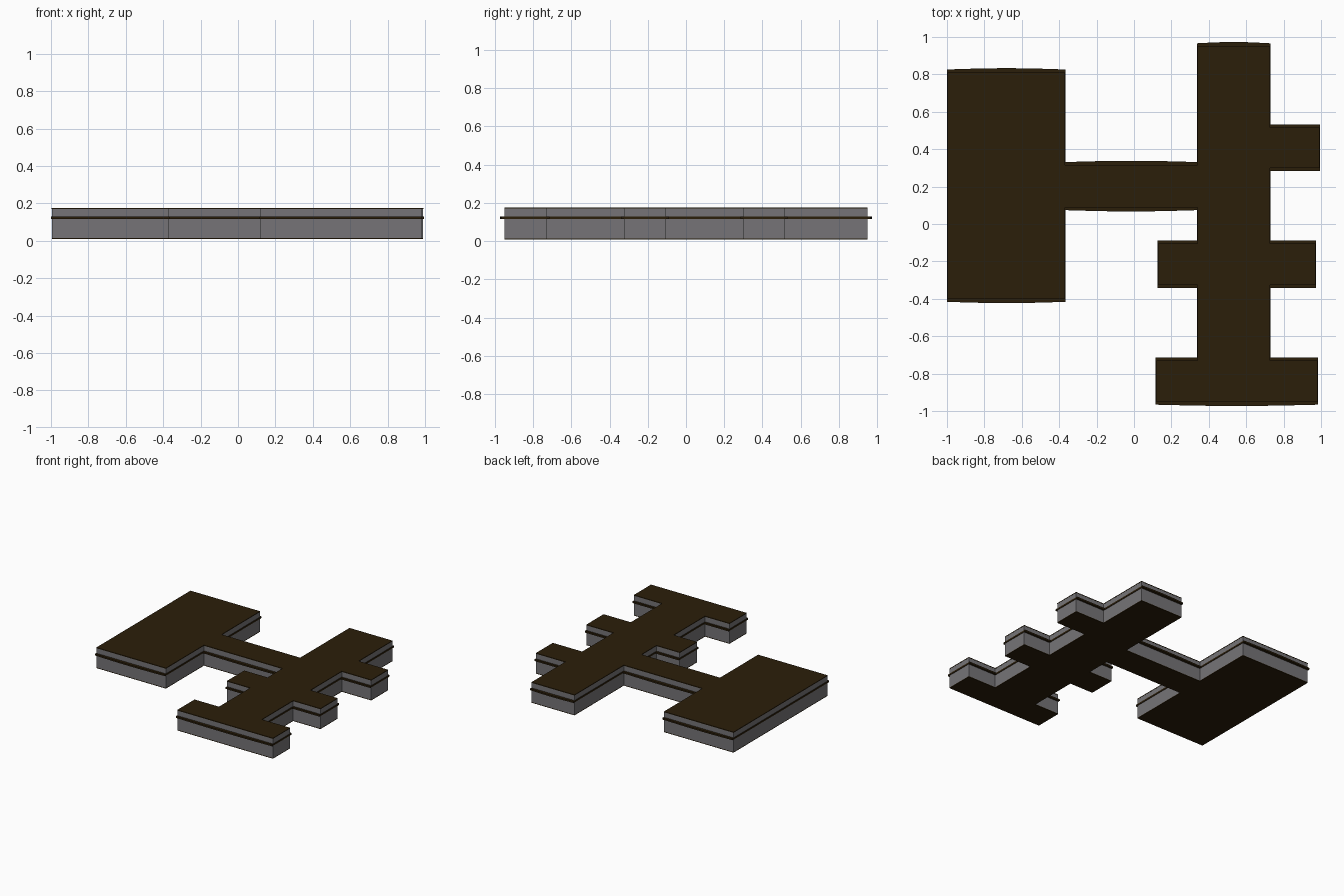
import bpy, bmesh, math

if "Cube" in bpy.data.objects:
    bpy.data.objects.remove(bpy.data.objects["Cube"])

def material(name, rgb):
    m = bpy.data.materials.new(name)
    m.diffuse_color = (*rgb, 1)
    m.use_nodes = True
    m.node_tree.nodes["Principled BSDF"].inputs["Base Color"].default_value = m.diffuse_color
    return m

GREY = material("wall_grey", (0.18, 0.175, 0.185))
BROWN = material("dark_brown", (0.024, 0.013, 0.003))

# Wall plan, counter-clockwise; every even-odd pair is an edge along x
PLAN = [(-.995, -.40), (-.37, -.40), (-.37, .09), (.34, .09), (.34, -.105), (.13, -.105),
        (.13, -.325), (.34, -.325), (.34, -.73), (.12, -.73), (.12, -.95), (.98, -.95),
        (.98, -.73), (.725, -.73), (.725, -.325), (.97, -.325), (.97, -.105), (.725, -.105),
        (.725, .30), (.99, .30), (.99, .515), (.725, .515), (.725, .95), (.34, .95),
        (.34, .315), (-.37, .315), (-.37, .81), (-.995, .81)]

def outline(off_x=0.0, off_y=0.0, bow=0.0):
    """Push the plan outwards; long edges along x can bow slightly."""
    n, pts = len(PLAN), []
    for i in range(0, n, 2):
        (xa, y), (xb, _) = PLAN[i], PLAN[i + 1]
        out = -1 if xb > xa else 1
        sa = math.copysign(1, y - PLAN[i - 1][1])
        sb = math.copysign(1, PLAN[(i + 2) % n][1] - y)
        xa, xb = xa + sa * off_x, xb + sb * off_x
        long = abs(xb - xa) > 0.3 and bow > 0
        steps = 10 if long else 1
        for k in range(steps + 1):
            t = k / steps
            lift = bow * math.sin(math.pi * t) if long else 0
            pts.append((xa + (xb - xa) * t, y + out * (off_y + lift)))
    return pts

def prism(name, pts, z0, z1, mat, caps=True):
    bm = bmesh.new()
    lo = [bm.verts.new((x, y, z0)) for x, y in pts]
    hi = [bm.verts.new((x, y, z1)) for x, y in pts]
    n = len(pts)
    for i in range(n):
        j = (i + 1) % n
        bm.faces.new((lo[i], lo[j], hi[j], hi[i]))
    if caps:
        big = [bm.faces.new(hi), bm.faces.new(lo[::-1])]
        bm.normal_update()  # concave caps need normals before triangulating
        bmesh.ops.triangulate(bm, faces=big, ngon_method='EAR_CLIP')
    me = bpy.data.meshes.new(name)
    bm.to_mesh(me)
    bm.free()
    me.materials.append(mat)
    ob = bpy.data.objects.new(name, me)
    bpy.context.collection.objects.link(ob)
    return ob

# Outer walls, floor and roof
prism("walls", outline(), 0.014, 0.170, GREY, caps=False)
prism("floor", outline(), 0.008, 0.014, BROWN)
prism("roof", outline(0.001, 0.001), 0.170, 0.176, BROWN)

# Thin ledge running round the walls, overhanging mostly at the ends
prism("ledge", outline(0.004, 0.016, 0.007), 0.116, 0.129, BROWN)
